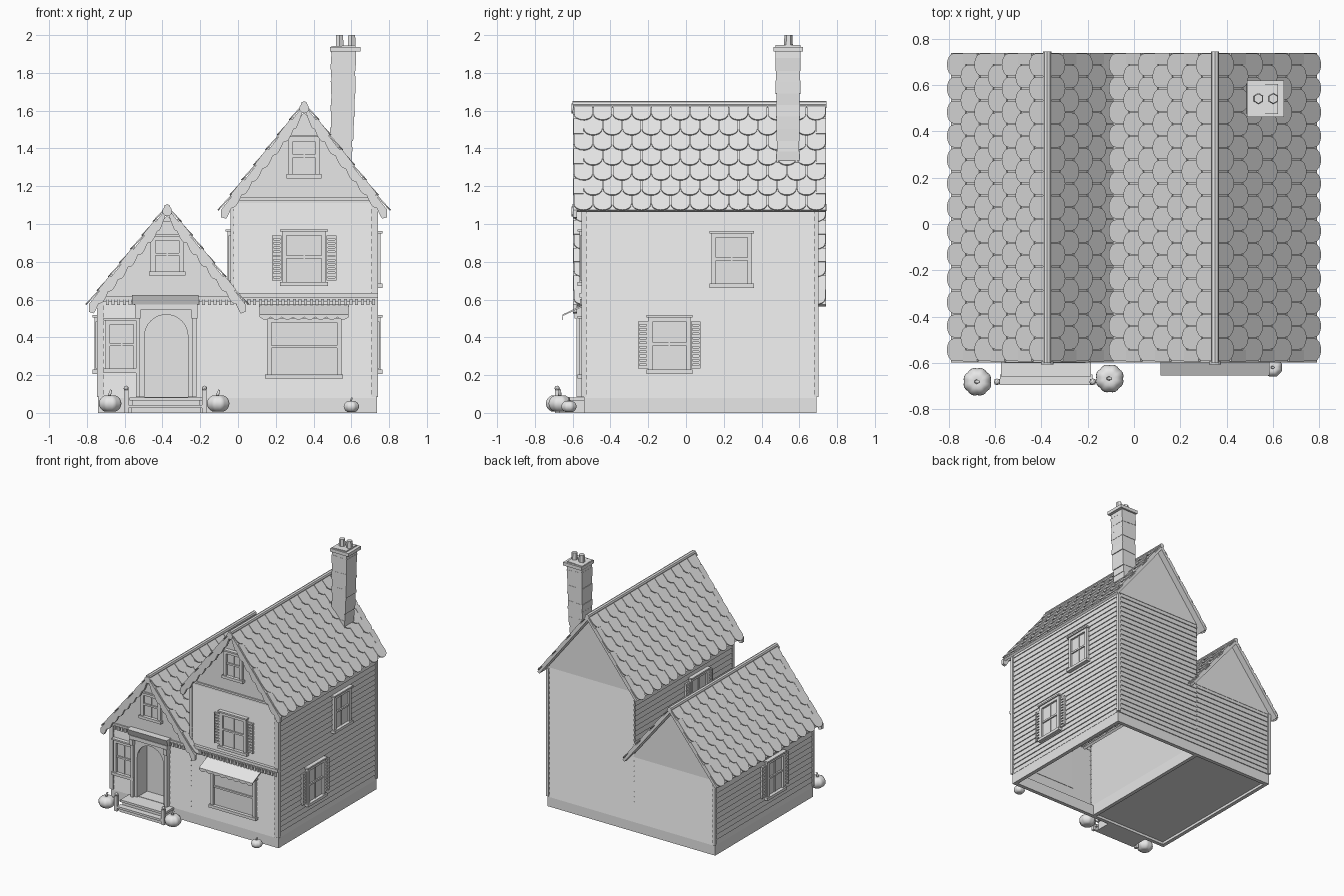
import bpy, bmesh, math
from mathutils import Matrix, Vector

cube = bpy.data.objects.get("Cube")
if cube:
    bpy.data.objects.remove(cube)

GREY = (0.8, 0.8, 0.8, 1)
mat = bpy.data.materials.new("plain grey")
mat.use_nodes = True
mat.diffuse_color = GREY
mat.node_tree.nodes["Principled BSDF"].inputs["Base Color"].default_value = GREY

I = Matrix.Identity(4)
FRONT, BACK = -0.54, 0.69          # wall planes
RX, LX, MX = 0.73, -0.735, -0.03   # right, left and middle walls


def finish(name, bm, smooth=False):
    mesh = bpy.data.meshes.new(name)
    for f in bm.faces:
        f.smooth = smooth
    bm.to_mesh(mesh)
    bm.free()
    mesh.materials.append(mat)
    ob = bpy.data.objects.new(name, mesh)
    bpy.context.collection.objects.link(ob)
    return ob


def box(bm, x0, x1, y0, y1, z0, z1, m=I):
    size = Matrix.Diagonal((x1 - x0, y1 - y0, z1 - z0, 1))
    mid = Matrix.Translation(((x0 + x1) / 2, (y0 + y1) / 2, (z0 + z1) / 2))
    bmesh.ops.create_cube(bm, size=1, matrix=m @ mid @ size)


def prism(bm, pts, depth, m=I):
    low = [bm.verts.new(m @ Vector((x, y, 0))) for x, y in pts]
    top = [bm.verts.new(m @ Vector((x, y, depth))) for x, y in pts]
    n = len(pts)
    fs = [bm.faces.new(low[::-1]), bm.faces.new(top)]
    fs += [bm.faces.new((low[i], low[(i + 1) % n], top[(i + 1) % n], top[i])) for i in range(n)]
    bmesh.ops.recalc_face_normals(bm, faces=fs)


def upright(y):
    """Frame for outlines drawn in x and z, extruded forwards."""
    return Matrix.Translation((0, y, 0)) @ Matrix.Rotation(math.pi / 2, 4, 'X')


def wall_frame(x, y, turn):
    return Matrix.Translation((x, y, 0)) @ Matrix.Rotation(math.radians(turn), 4, 'Z')


# Clapboard walls: tapered boards whose lower edges stand proud
def clapboards(bm, a, b, z0, z1, board=0.04):
    a, b = Vector((*a, 0)), Vector((*b, 0))
    out = (b - a).normalized().cross(Vector((0, 0, 1))) * 0.007
    n = max(1, round((z1 - z0) / board))
    for i in range(n):
        za, zb = (Vector((0, 0, z0 + (z1 - z0) * k / n)) for k in (i, i + 1))
        rows = [(a + za, b + za), (a + out + za, b + out + za), (a + zb, b + zb)]
        v = [[bm.verts.new(p) for p in r] for r in rows]
        for lo, hi in zip(v, v[1:]):
            bm.faces.new((lo[0], lo[1], hi[1], hi[0]))


bm = bmesh.new()
clapboards(bm, (MX, FRONT), (RX, FRONT), 0.08, 1.12)
clapboards(bm, (RX, FRONT), (RX, BACK), 0.08, 1.12)
clapboards(bm, (RX, BACK), (MX, BACK), 0.08, 1.12)
clapboards(bm, (MX, BACK), (MX, FRONT), 0.08, 1.12)
finish("tall_house_walls", bm)

bm = bmesh.new()
clapboards(bm, (LX, FRONT), (-0.505, FRONT), 0.08, 0.61)
clapboards(bm, (-0.255, FRONT), (MX, FRONT), 0.08, 0.61)
clapboards(bm, (-0.505, FRONT), (-0.255, FRONT), 0.53, 0.61)
clapboards(bm, (MX, BACK), (LX, BACK), 0.08, 0.61)
clapboards(bm, (LX, BACK), (LX, FRONT), 0.08, 0.61)
finish("low_house_walls", bm)

# Foundation, open below the tall house and floored below the low one
bm = bmesh.new()
for y in (FRONT, BACK - 0.03):
    box(bm, LX - 0.005, RX + 0.005, y, y + 0.03, 0, 0.085)
for x in (LX - 0.005, MX - 0.03, RX - 0.025):
    box(bm, x, x + 0.03, FRONT, BACK, 0, 0.085)
box(bm, LX, MX, FRONT + 0.01, BACK - 0.01, 0.02, 0.03)
finish("foundation", bm)

# Corner boards and horizontal trim
bm = bmesh.new()
for x, top in ((LX, 0.6), (RX, 1.1)):
    for y in (FRONT, BACK):
        box(bm, x - 0.012, x + 0.012, y - 0.012, y + 0.012, 0.085, top)
    box(bm, x * 0.985 - 0.012, x * 0.985 + 0.012, FRONT - 0.012, FRONT, 0.085, top)
box(bm, MX - 0.01, MX + 0.01, FRONT - 0.01, FRONT + 0.01, 0.6, 1.1)
box(bm, MX, RX + 0.01, FRONT - 0.015, FRONT, 1.125, 1.14)
box(bm, MX, RX + 0.012, FRONT - 0.025, FRONT, 0.612, 0.635)
box(bm, LX, MX, FRONT - 0.015, FRONT, 0.6, 0.615)
finish("trim_boards", bm)

bm = bmesh.new()
for i in range(48):
    x = -0.7 + i * 0.03
    box(bm, x, x + 0.016, FRONT - 0.022, FRONT, 0.572, 0.602)
box(bm, LX, RX, FRONT - 0.012, FRONT, 0.59, 0.612)
finish("frieze_teeth", bm)


# Roofs with fish-scale shingles, ridge cap, gable walls and bargeboards
def roof(label, cx, half, eave, ridge, wall_half, rows):
    y0, y1, rise = -0.595, 0.74, ridge - eave
    length = math.hypot(half, rise)
    slab, tiles, boards = bmesh.new(), bmesh.new(), bmesh.new()
    step, cols = length / rows, 13
    wide = (y1 - y0) / cols
    arc = [(wide * 0.48 * math.cos(t), 0.045 + 0.045 * math.sin(t))
           for t in (math.pi * (1 + k / 8) for k in range(9))]
    scale = arc + [(wide * 0.48, step * 1.25), (-wide * 0.48, step * 1.25)]
    for s in (1, -1):
        v = Vector((-s * half, 0, rise)) / length
        u = Vector((0, s, 0))
        w = u.cross(v)
        m = Matrix((u, v, w)).transposed().to_4x4()
        m.translation = (cx + s * half, (y0 + y1) / 2, eave)
        span = (y1 - y0) / 2
        prism(slab, [(-span, 0), (span, 0), (span, length), (-span, length)], -0.02, m)
        for r in range(rows):
            odd = r % 2
            for c in range(cols - odd):
                off = -span + wide * (c + 0.5 + odd / 2)
                tilt = Matrix.Translation((off, r * step - 0.012, 0.008)) @ Matrix.Rotation(-0.07, 4, 'X')
                prism(tiles, scale, 0.007, m @ tilt)
            if odd:
                for e in (-1, 1):
                    edge = e * (span - wide / 4)
                    box(tiles, edge - wide / 4, edge + wide / 4, r * step, (r + 1) * step, 0, 0.01, m)
        # Scalloped lower edge
        n = 64
        top = [(cx + s * half, eave), (cx, ridge)]
        low = []
        for k in range(n + 1):
            t = 1 - k / n
            drop = 0.02 + min(1, t * 8 + 0.5, (1 - t) * 10) * (0.04 + 0.02 * abs(math.sin(8 * math.pi * t)))
            low.append((cx + s * half * (1 - t), eave + rise * t - drop))
        prism(boards, top + low, 0.022, upright(y0 + 0.018))
    for y in (FRONT, BACK):
        z = ridge - rise / half * wall_half - 0.04
        prism(slab, [(cx - wall_half, z), (cx + wall_half, z), (cx, ridge - 0.04)], 0.01, upright(y + 0.005))
    bmesh.ops.create_cone(boards, cap_ends=True, segments=12, radius1=0.026, radius2=0.026, depth=0.012,
                          matrix=Matrix.Translation((cx, y0 - 0.006, ridge - 0.02)) @ Matrix.Rotation(math.pi / 2, 4, 'X'))
    finish(label + "_roof_and_gables", slab)
    finish(label + "_shingles", tiles)
    finish(label + "_bargeboards", boards)
    bm = bmesh.new()
    bmesh.ops.create_cone(bm, cap_ends=True, segments=8, radius1=0.018, radius2=0.018, depth=y1 - y0 + 0.01,
                          matrix=Matrix.Translation((cx, (y0 + y1) / 2, ridge)) @ Matrix.Rotation(math.pi / 2, 4, 'X'))
    finish(label + "_ridge_cap", bm)


roof("tall_house", 0.35, 0.44, 1.075, 1.632, 0.38, 7)
roof("low_house", -0.375, 0.415, 0.575, 1.087, 0.365, 7)


# Windows, in a frame where -y points out of the wall
def window(name, m, u, z0, z1, wide, shutters=False, sashes=2):
    bm = bmesh.new()
    h, mid = wide / 2, (z0 + z1) / 2
    box(bm, u - h, u + h, -0.009, 0, z0, z1, m)
    for s in (-1, 1):
        box(bm, u + s * h - 0.012, u + s * h + 0.012, -0.025, 0, z0, z1, m)
    box(bm, u - h, u + h, -0.02, 0, mid - 0.007, mid + 0.007, m)
    if sashes > 1:
        box(bm, u - 0.004, u + 0.004, -0.015, 0, z0, z1, m)
    box(bm, u - h - 0.022, u + h + 0.022, -0.035, 0, z0 - 0.018, z0 + 0.004, m)
    box(bm, u - h - 0.012, u + h + 0.012, -0.025, 0, z1 - 0.022, z1, m)
    box(bm, u - h - 0.022, u + h + 0.022, -0.035, 0, z1, z1 + 0.012, m)
    finish(name, bm)
    if shutters:
        bm = bmesh.new()
        for s in (-1, 1):
            c = u + s * (h + 0.04)
            for e in (-0.022, 0.022):
                box(bm, c + e - 0.004, c + e + 0.004, -0.02, 0, z0 + 0.01, z1 - 0.02, m)
            n = 11
            for k in range(n):
                z = z0 + 0.01 + (z1 - z0 - 0.046) * k / (n - 1)
                box(bm, c - 0.022, c + 0.022, -0.015, 0, z, z + 0.015, m)
        finish(name + "_shutters", bm)


front = wall_frame(0, FRONT, 0)
right = wall_frame(RX, 0, 90)
window("ground_front_window", front, -0.615, 0.23, 0.49, 0.15)
window("low_gable_window", front, -0.375, 0.745, 0.935, 0.15)
window("tall_gable_window", front, 0.35, 1.26, 1.46, 0.14)
window("upper_front_window", front, 0.35, 0.69, 0.96, 0.21, True)
window("shop_window", front, 0.35, 0.2, 0.5, 0.37, False, 1)
window("upper_right_window", right, 0.242, 0.68, 0.95, 0.19)
window("lower_right_window", right, -0.088, 0.225, 0.505, 0.2, True)
window("lower_left_window", wall_frame(LX, 0, -90), 0.05, 0.225, 0.505, 0.2, True)
window("upper_left_window", wall_frame(MX, 0, -90), 0.1, 0.69, 0.96, 0.2, True)

bm = bmesh.new()
prism(bm, [(-0.46, 0.947), (-0.29, 0.947), (-0.335, 1.015), (-0.415, 1.015)], 0.025, upright(FRONT))
finish("window_pediment", bm)

# Arched doorway with a recessed door, pillars and hood
bm = bmesh.new()
dx, r = -0.38, 0.115
arch = [(dx + r * math.cos(t), 0.405 + r * math.sin(t)) for t in (math.pi * k / 16 for k in range(17))]
prism(bm, [(dx + r, 0.085)] + arch + [(dx - r, 0.085), (dx - 0.15, 0.085), (dx - 0.15, 0.55),
           (dx + 0.15, 0.55), (dx + 0.15, 0.085)], 0.02, upright(FRONT))
for s in (-1, 1):
    box(bm, dx + s * 0.122 - 0.004, dx + s * 0.122 + 0.004, FRONT, -0.42, 0.08, 0.53)
    box(bm, dx + s * 0.15 - 0.01, dx + s * 0.15 + 0.01, FRONT - 0.04, FRONT, 0.085, 0.55)
    box(bm, dx + s * 0.15 - 0.015, dx + s * 0.15 + 0.015, FRONT - 0.05, FRONT, 0.5, 0.545)
box(bm, dx - 0.125, dx + 0.125, -0.43, -0.42, 0.08, 0.53)
box(bm, dx - 0.125, dx + 0.125, FRONT, -0.42, 0.07, 0.083)
box(bm, dx - 0.165, dx + 0.165, FRONT - 0.045, FRONT, 0.545, 0.575)
finish("doorway", bm)

bm = bmesh.new()
side = Matrix(((0, 0, 1, 0), (1, 0, 0, 0), (0, 1, 0, 0), (0, 0, 0, 1)))
prism(bm, [(FRONT, 0.575), (-0.58, 0.575), (-0.6, 0.625), (FRONT, 0.625)], 0.35, Matrix.Translation((-0.56, 0, 0)) @ side)
finish("door_hood", bm)

# Shop awning with a scalloped valance
bm = bmesh.new()
prism(bm, [(FRONT, 0.575), (-0.655, 0.52), (-0.655, 0.512), (FRONT, 0.565)], 0.47, Matrix.Translation((0.115, 0, 0)) @ side)
hem = [(0.115 + 0.47 * k / 48, 0.507 - 0.014 * abs(math.sin(math.pi * k / 6))) for k in range(49)]
prism(bm, [(0.585, 0.52), (0.115, 0.52)] + hem, 0.004, upright(-0.65))
finish("awning", bm)

# Porch steps and end posts
bm = bmesh.new()
box(bm, -0.575, -0.185, -0.66, FRONT, 0.065, 0.082)
box(bm, -0.56, -0.2, -0.65, FRONT, 0, 0.065)
box(bm, -0.58, -0.18, -0.695, -0.65, 0.025, 0.042)
box(bm, -0.565, -0.195, -0.685, -0.65, 0, 0.025)
for x in (-0.592, -0.178):
    box(bm, x - 0.012, x + 0.012, -0.694, -0.67, 0, 0.12)
    bmesh.ops.create_icosphere(bm, subdivisions=2, radius=0.014, matrix=Matrix.Translation((x, -0.682, 0.13)))
finish("porch_steps", bm)

# Crooked chimney with cap and pots
bm = bmesh.new()
n = 11
for k in range(n):
    t = k / (n - 1)
    m = Matrix.Translation((0.535 + 0.028 * t + 0.006 * math.sin(4 * t), 0.54, 1.29 + 0.62 * t))
    m = m @ Matrix.Rotation(0.06 * math.sin(k * 2.3), 4, 'Y')
    h = 0.058 + 0.007 * t + 0.002 * (k % 2)
    box(bm, -h, h, -h, h, -0.034, 0.034, m)
box(bm, 0.488, 0.648, 0.463, 0.62, 1.912, 1.938)
for x in (0.538, 0.602):
    bmesh.ops.create_cone(bm, cap_ends=True, segments=6, radius1=0.024, radius2=0.021, depth=0.064,
                          matrix=Matrix.Translation((x, 0.542, 1.968)))
finish("chimney", bm)


# Ribbed pumpkins with stems
def pumpkin(name, x, y, r):
    bm = bmesh.new()
    bmesh.ops.create_uvsphere(bm, u_segments=32, v_segments=12, radius=1)
    for v in bm.verts:
        rib = r * (0.93 + 0.07 * abs(math.sin(4 * math.atan2(v.co.y, v.co.x))))
        dip = 0.18 * max(0, abs(v.co.z) - 0.85) / 0.15
        v.co = (x + v.co.x * rib, y + v.co.y * rib, r * 0.8 * (1 + v.co.z * (1 - dip)))
    bmesh.ops.create_cone(bm, cap_ends=True, segments=6, radius1=r * 0.16, radius2=r * 0.1, depth=r * 0.6,
                          matrix=Matrix.Translation((x, y, r * 1.68)) @ Matrix.Rotation(0.3, 4, 'Y'))
    finish(name, bm, True)


pumpkin("pumpkin_left", -0.677, -0.682, 0.062)
pumpkin("pumpkin_middle", -0.105, -0.668, 0.062)
pumpkin("pumpkin_right", 0.6, -0.62, 0.042)
